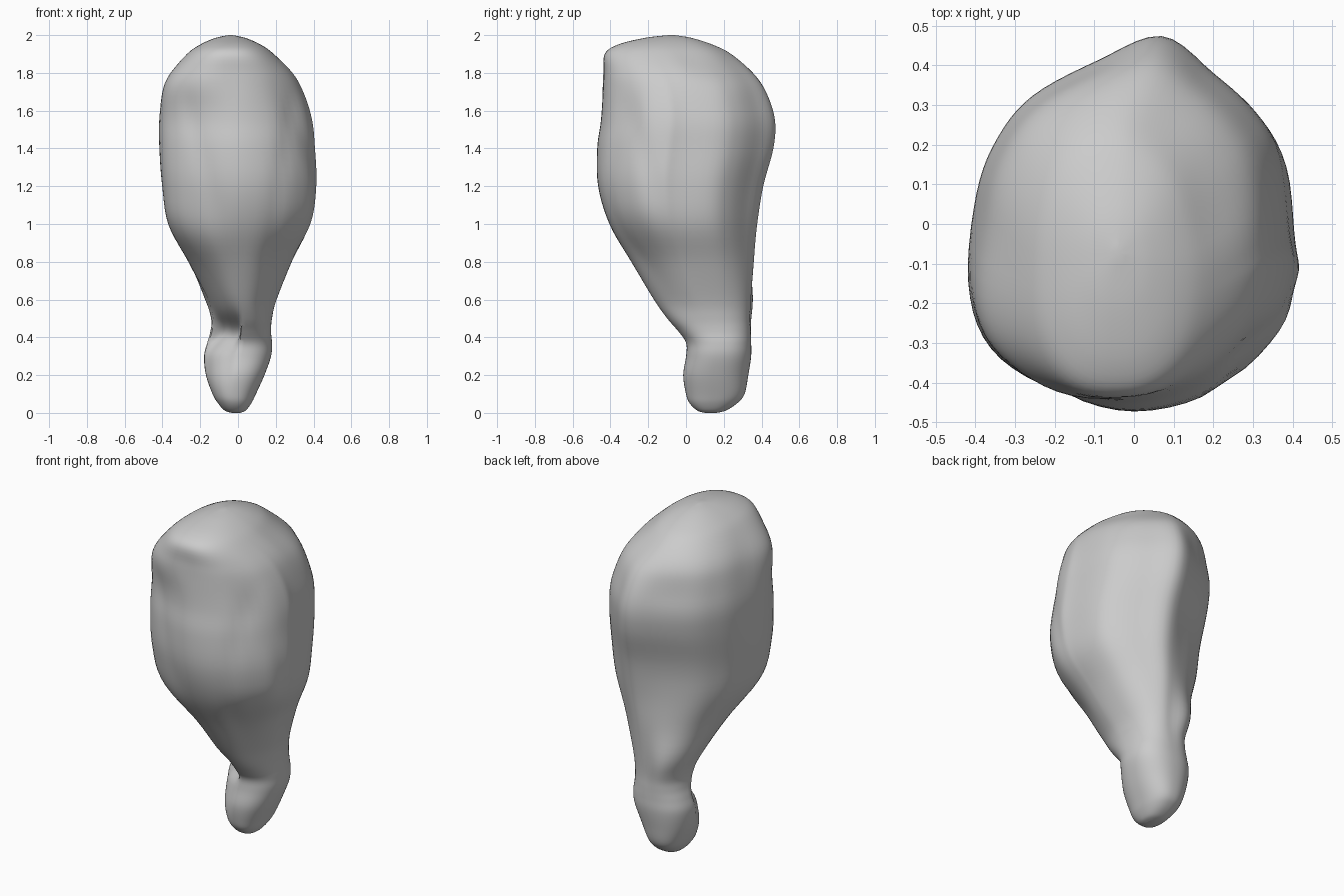
import bpy
import bmesh
import math
from mathutils import Vector

# Remove the default object
default_cube = bpy.data.objects.get("Cube")
if default_cube:
    bpy.data.objects.remove(default_cube, do_unlink=True)

SIDES = 80
STEPS = 5

# Height, then left/right and front/back limits of each level
LEVELS = [
    (0, -.03, .01, .1, .16),
    (.012, -.07, .04, .06, .21),
    (.05, -.105, .07, .02, .27),
    (.1, -.135, .095, 0, .31),
    (.2, -.17, .14, -.015, .33),
    (.3, -.18, .175, 0, .345),
    (.37, -.163, .18, 0, .345),
    (.43, -.145, .175, -.04, .343),
    (.5, -.135, .18, -.1, .34),
    (.6, -.16, .205, -.17, .345),
    (.8, -.265, .29, -.29, .36),
    (1, -.365, .39, -.405, .375),
    (1.2, -.4, .415, -.465, .405),
    (1.4, -.415, .405, -.47, .46),
    (1.55, -.415, .39, -.45, .47),
    (1.7, -.39, .345, -.44, .425),
    (1.8, -.35, .29, -.435, .36),
    (1.9, -.27, .19, -.43, .24),
    (1.95, -.2, .12, -.36, .14),
    (1.985, -.12, .04, -.22, .03),
    (2, -.05, -.03, -.09, -.06),
]

# Outline of the meat seen from above, in a unit box
OUTLINE = [
    (.19, 1), (.5, .8), (.76, .59), (.91, .36), (.98, -.05), (1, -.25), (.88, -.55),
    (.5, -.88), (0, -1), (-.5, -.88), (-.87, -.66), (-1, -.33), (-.95, .15),
    (-.82, .45), (-.6, .68), (-.2, .87),
]

# Local swellings and hollows: corner direction, height, spread, amount
CORNERS = [
    ((-1, -1), .43, .09, -.09),
    ((-1, -1), .25, .1, -.025),
    ((-1, -1), .92, .14, .025),
    ((-1, 1), .6, .14, .04),
    ((1, 1), 1.2, .3, .012),
    ((-1, -1), 1.75, .12, .03),
    ((1, 1), 1.85, .1, -.03),
]


def spline(points, position, closed=False):
    """Point on a smooth curve through the given points."""
    count = len(points)
    index = int(math.floor(position))
    t = position - index

    def pick(k):
        return Vector(points[k % count] if closed else points[max(0, min(count - 1, k))])

    before, start, end, after = (pick(index + k) for k in (-1, 0, 1, 2))
    bend = 2 * before - 5 * start + 4 * end - after
    twist = 3 * (start - end) + after - before
    return start + 0.5 * t * ((end - before) + t * (bend + t * twist))


def smoothstep(low, high, value):
    t = max(0, min(1, (value - low) / (high - low)))
    return t * t * (3 - 2 * t)


def groove(distance, width):
    return math.exp(-(distance / width) ** 2)


def full_round(angle, power=.87):
    """Slightly squared circle."""
    c, s = math.cos(angle), math.sin(angle)
    return Vector((math.copysign(abs(c) ** power, c), math.copysign(abs(s) ** power, s)))


def section_point(level, fraction):
    """Point of one cross-section; rounded at both ends, shaped in the middle."""
    z, left, right, front, back = level
    shaped = spline(OUTLINE, fraction * len(OUTLINE), closed=True)
    rounded = full_round(math.atan2(shaped.y, shaped.x))
    middle = smoothstep(.45, 1.15, z) * (1 - smoothstep(1.6, 1.95, z))
    unit = rounded.lerp(shaped, middle)
    around = unit.normalized()
    # The front narrows to a wedge where the meat meets the bone
    wedge = smoothstep(.42, .6, z) * (1 - smoothstep(.75, 1.1, z))
    unit.x *= 1 - .22 * wedge * smoothstep(0, 1, -unit.y)
    point = Vector(((left + right) / 2 + unit.x * (right - left) / 2,
                    (front + back) / 2 + unit.y * (back - front) / 2, z))
    # Swellings and hollows at the corners
    for corner, height, spread, amount in CORNERS:
        toward = Vector(corner).normalized()
        weight = smoothstep(.68, 1, around.dot(toward)) * groove(z - height, spread)
        point += toward.to_3d() * weight * amount
    # Shallow folds running down the front and along the rim on one side
    strength = smoothstep(.6, .9, z) * (1 - smoothstep(1.5, 1.8, z))
    facing = smoothstep(-.1, .4, -unit.y)
    fold = facing * groove(point.x + .2 - .25 * (1.4 - z), .04)
    fold += facing * groove(point.x - .25 + .15 * (1.4 - z), .04)
    fold += smoothstep(.3, .7, unit.x) * groove(point.y + .2 + .35 * (z - 1.3), .06)
    return point - around.to_3d() * strength * .007 * fold


# Meat and bone end as one continuous skin
mesh = bmesh.new()
rings = []
for step in range((len(LEVELS) - 1) * STEPS + 1):
    level = spline(LEVELS, step / STEPS)
    rings.append([mesh.verts.new(section_point(level, k / SIDES)) for k in range(SIDES)])
for lower, upper in zip(rings, rings[1:]):
    for k in range(SIDES):
        n = (k + 1) % SIDES
        mesh.faces.new((lower[k], lower[n], upper[n], upper[k]))
mesh.faces.new(rings[0])
mesh.faces.new(rings[-1])
bmesh.ops.recalc_face_normals(mesh, faces=mesh.faces[:])

data = bpy.data.meshes.new("drumstick")
mesh.to_mesh(data)
mesh.free()
drumstick = bpy.data.objects.new("drumstick", data)
bpy.context.collection.objects.link(drumstick)

# Single plain grey
grey = bpy.data.materials.new("light_grey")
grey.use_nodes = True
colour = (.6, .6, .6, 1)
grey.diffuse_color = colour
grey.node_tree.nodes["Principled BSDF"].inputs["Base Color"].default_value = colour
data.materials.append(grey)

bpy.context.view_layer.objects.active = drumstick
drumstick.select_set(True)
bpy.ops.object.shade_smooth_by_angle(angle=math.radians(60))
